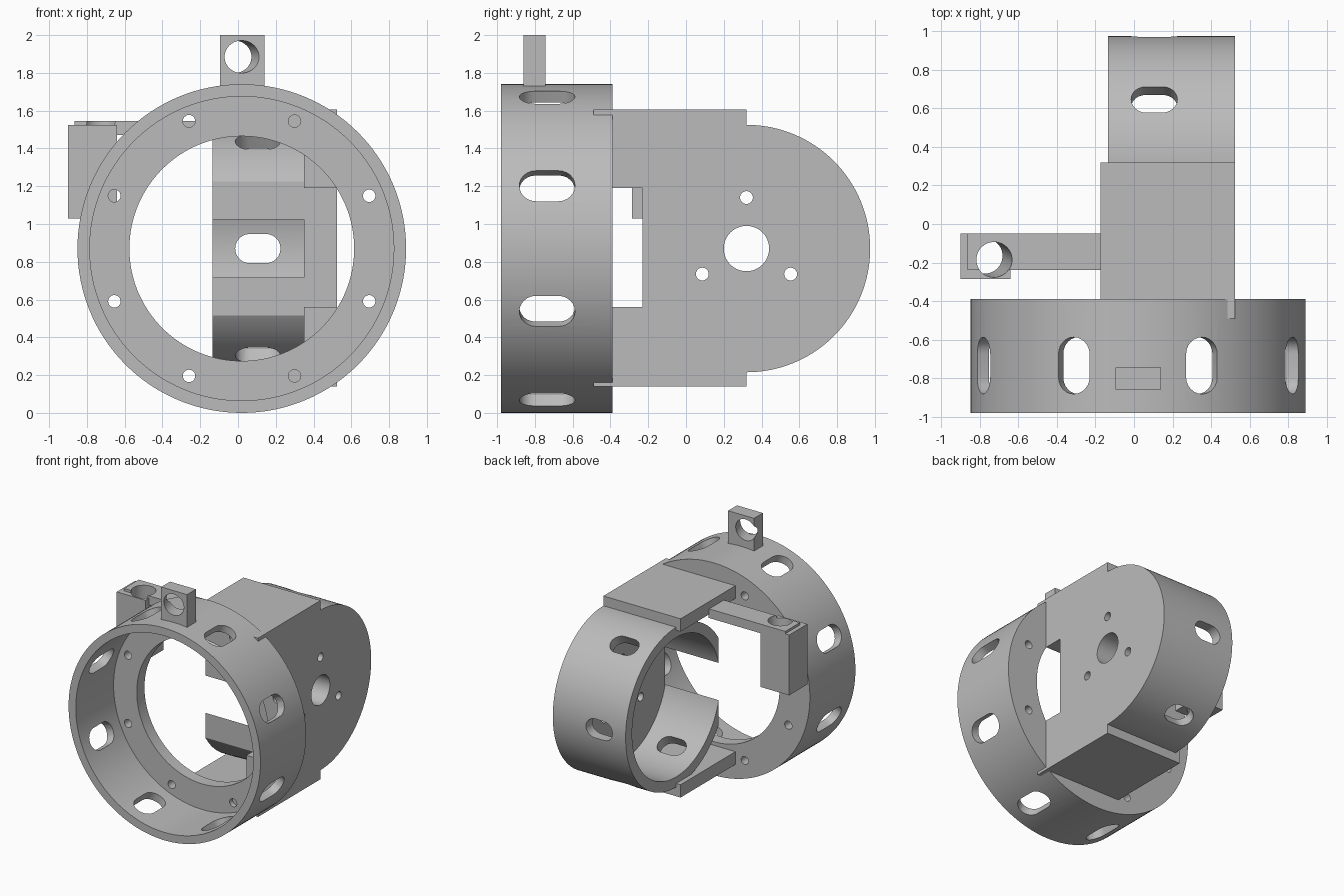
import bpy, bmesh
from math import pi, sin, cos, radians
from mathutils import Vector, Matrix

if "Cube" in bpy.data.objects:
    bpy.data.objects.remove(bpy.data.objects["Cube"])

grey = bpy.data.materials.new("matte_grey")
grey.use_nodes = True
COLOUR = (0.5, 0.5, 0.5, 1)
grey.diffuse_color = COLOUR
grey.node_tree.nodes["Principled BSDF"].inputs["Base Color"].default_value = COLOUR

CX, CZ = 0.02, 0.87      # ring axis
MY = 0.32                # motor axis
X, Y, Z = (Vector(v) for v in ((1, 0, 0), (0, 1, 0), (0, 0, 1)))


def make(name, bm):
    bmesh.ops.recalc_face_normals(bm, faces=bm.faces)
    mesh = bpy.data.meshes.new(name)
    bm.to_mesh(mesh)
    bm.free()
    mesh.materials.append(grey)
    ob = bpy.data.objects.new(name, mesh)
    bpy.context.scene.collection.objects.link(ob)
    return ob


def prism(name, points, sweep):
    bm = bmesh.new()
    face = bm.faces.new([bm.verts.new(p) for p in points])
    out = bmesh.ops.extrude_face_region(bm, geom=[face])
    moved = [v for v in out["geom"] if isinstance(v, bmesh.types.BMVert)]
    bmesh.ops.translate(bm, verts=moved, vec=sweep)
    return make(name, bm)


def box(name, x, y, z):
    pts = [(x[0], y[0], z[0]), (x[1], y[0], z[0]), (x[1], y[1], z[0]), (x[0], y[1], z[0])]
    return prism(name, pts, Z * (z[1] - z[0]))


def rod(name, start, end, r, n=96):
    start, end = Vector(start), Vector(end)
    turn = (end - start).to_track_quat('Z', 'Y')
    pts = [start + turn @ Vector((r * cos(2 * pi * i / n), r * sin(2 * pi * i / n), 0))
           for i in range(n)]
    return prism(name, pts, end - start)


def slot(centre, along, out, length, width):
    """Rounded slot cutter running through a wall in the direction out."""
    side, r = along.cross(out), width / 2
    pts = []
    for end in (0, 1):
        for i in range(13):
            a = pi * end - pi / 2 + pi * i / 12
            shift = (length / 2 - r) * (1 - 2 * end)
            pts.append(centre - out * 0.15 + along * (shift + r * cos(a)) + side * r * sin(a))
    return prism("slot_cutter", pts, out * 0.3)


def cut(ob, cutters):
    for c in cutters:
        c.hide_render = True
        mod = ob.modifiers.new("cut", 'BOOLEAN')
        mod.operation, mod.solver, mod.object = 'DIFFERENCE', 'EXACT', c
    dg = bpy.context.evaluated_depsgraph_get()
    mesh = bpy.data.meshes.new_from_object(ob.evaluated_get(dg))
    ob.modifiers.clear()
    ob.data = mesh
    for c in cutters:
        bpy.data.objects.remove(c)
    return ob


def bore():
    return rod("bore_cutter", (CX, -1.2, CZ), (CX, -0.39 + 0.0005, CZ), 0.595, 128)


# Front ring with inner flange, slots and bolt holes
front_ring = rod("front_ring", (CX, -0.98, CZ), (CX, -0.39, CZ), 0.87, 128)
cutters = [rod("c", (CX, -1.2, CZ), (CX, -0.49, CZ), 0.805, 128),
           rod("c", (CX, -1.2, CZ), (CX, -0.2, CZ), 0.595, 128)]
for k in range(8):
    a = radians(22.5 + 45 * k)
    out = Vector((cos(a), 0, sin(a)))
    centre = Vector((CX, -0.735, CZ))
    cutters.append(slot(centre + out * 0.84, Y, out, 0.295, 0.175))
    hole = Vector((CX, -0.6, CZ)) + out * 0.73
    cutters.append(rod("c", hole, hole + Y * 0.4, 0.033, 24))
cut(front_ring, cutters)

# Side wall: square front joined to a round back
profile = [(0.35, -0.49, 0.14), (0.35, MY, 0.14)]
for i in range(65):
    a = -pi / 2 + pi * i / 64
    profile.append((0.35, MY + 0.655 * cos(a), CZ + 0.655 * sin(a)))
profile += [(0.35, MY, 1.605), (0.35, -0.49, 1.605)]
side_wall = prism("side_wall", profile, X * 0.175)
cutters = [bore(), box("c", (0.2, 0.7), (-0.7, -0.23), (0.56, 1.19)),
           rod("c", (0.2, MY, CZ), (0.7, MY, CZ), 0.12, 64)]
for k in range(3):
    a = radians(90 + 120 * k)
    y, z = MY + 0.27 * cos(a), CZ + 0.27 * sin(a)
    cutters.append(rod("c", (0.2, y, z), (0.7, y, z), 0.034, 24))
cut(side_wall, cutters)

# Motor sleeve, open at the left and sliced flat at the front
sleeve = rod("motor_sleeve", (-0.135, MY, CZ), (0.352, MY, CZ), 0.655, 128)
cutters = [rod("c", (-0.4, MY, CZ), (0.7, MY, CZ), 0.571, 128),
           box("c", (-0.5, 0.8), (-0.7, -0.23), (0.3, 1.5))]
for k in range(6):
    if k != 3:
        a = radians(60 * k)
        out = Vector((0, cos(a), sin(a)))
        cutters.append(slot(Vector((0.105, MY, CZ)) + out * 0.61, X, out, 0.24, 0.155))
cut(sleeve, cutters)

# Bridging plates above and below the sleeve
box("top_plate", (-0.175, 0.352), (-0.45, MY), (1.5, 1.605))
box("bottom_plate", (-0.175, 0.352), (-0.45, MY), (0.14, 0.245))

# Side arm and its holder block, drilled at a slant
for part in (box("side_arm", (-0.865, -0.17), (-0.24, -0.05), (1.47, 1.545)),
             box("holder_block", (-0.9, -0.64), (-0.285, -0.05), (1.03, 1.525))):
    top, low = Vector((-0.727, -0.185, 1.53)), Vector((-0.775, -0.165, 1.03))
    step = (top - low) * 0.3
    cut(part, [rod("c", low - step, top + step, 0.092, 64)])

# Upright lug on the ring, drilled at a slant
lug = box("top_lug", (-0.095, 0.14), (-0.86, -0.745), (1.7, 2.0))
front, back = Vector((0.02, -0.86, 1.885)), Vector((-0.02, -0.745, 1.885))
cut(lug, [rod("c", front * 2 - back, back * 2 - front, 0.086, 64)])

# Smooth curves, sharp edges
bpy.ops.object.select_all(action='DESELECT')
for ob in bpy.context.scene.objects:
    if ob.type == 'MESH':
        ob.select_set(True)
        bpy.context.view_layer.objects.active = ob
bpy.ops.object.shade_smooth_by_angle(angle=radians(30))
